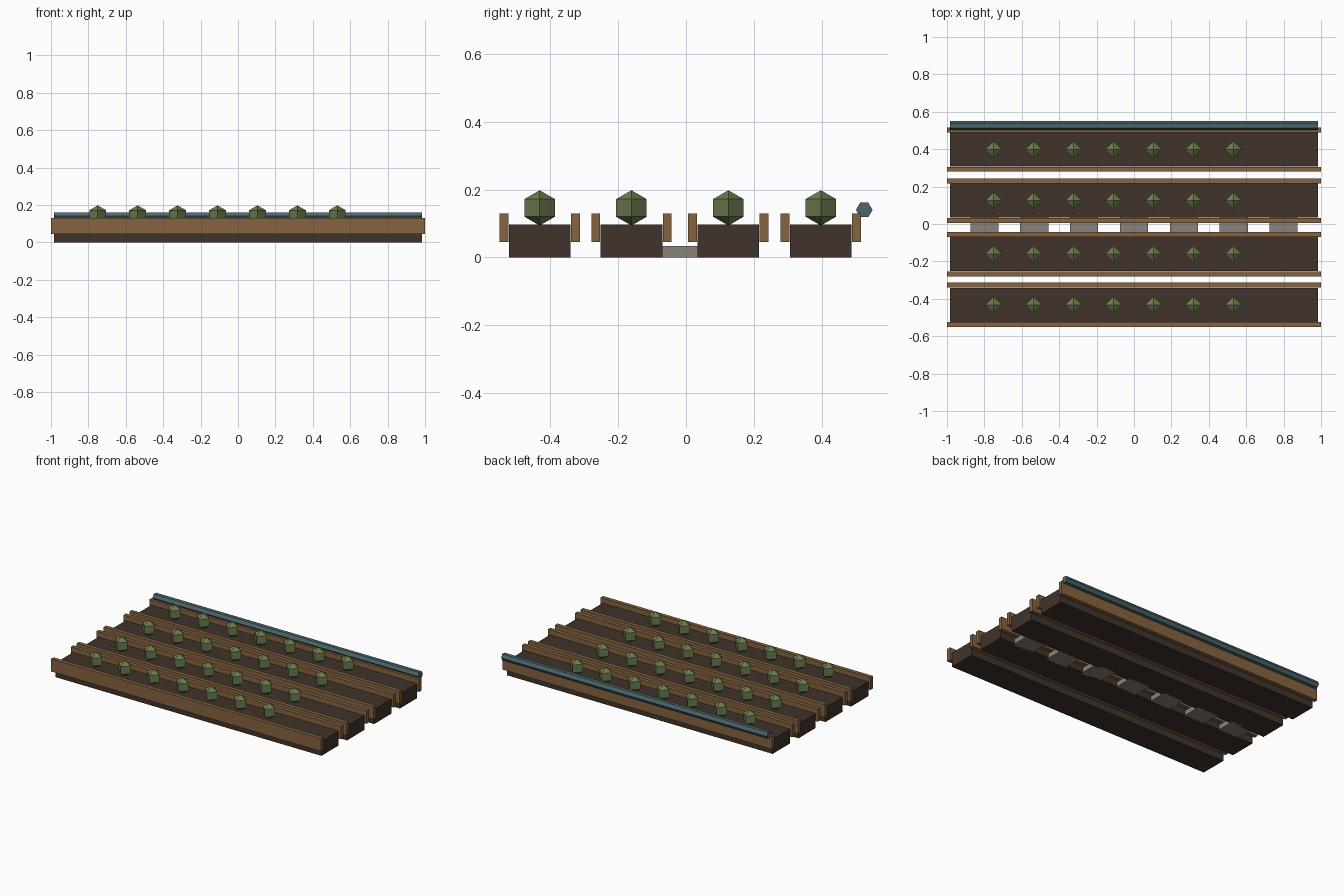
import bpy, math

if "Cube" in bpy.data.objects:
    bpy.data.objects.remove(bpy.data.objects["Cube"])


def material(name, rgb):
    m = bpy.data.materials.new(name)
    m.diffuse_color = (*rgb, 1)
    m.use_nodes = True
    m.node_tree.nodes["Principled BSDF"].inputs["Base Color"].default_value = m.diffuse_color
    return m


SOIL = material("soil", (0.051, 0.033, 0.024))
WOOD = material("wood", (0.235, 0.125, 0.053))
LEAF = material("leaf", (0.15, 0.20, 0.075))
PIPE = material("pipe", (0.069, 0.133, 0.147))
STONE = material("stone", (0.254, 0.231, 0.188))


def finish(name, mat):
    ob = bpy.context.object
    ob.name = name
    ob.data.materials.append(mat)
    return ob


def box(name, center, size, mat):
    bpy.ops.mesh.primitive_cube_add(size=1, location=center)
    ob = finish(name, mat)
    ob.scale = size
    bpy.ops.object.transform_apply(location=False, rotation=False, scale=True)
    return ob


def plant(name, center, radius):
    # octahedral bush
    bpy.ops.mesh.primitive_uv_sphere_add(segments=4, ring_count=2, radius=radius, location=center)
    return finish(name, LEAF)


# Raised beds: soil block, two side boards and a row of plants each
for r, y in enumerate((-0.432, -0.161, 0.125, 0.398), 1):
    box(f"soil_bed_{r}", (0, y, 0.0485), (1.97, 0.182, 0.097), SOIL)
    for side, s in (("front", -1), ("back", 1)):
        box(f"{side}_board_{r}", (0, y + s * 0.1055, 0.0875), (2, 0.026, 0.085), WOOD)
    for i in range(7):
        plant(f"plant_{r}_{i + 1}", (-0.75 + i * 0.2135, y, 0.146), 0.052)

# Stepping stones along the central path
for i in range(7):
    box(f"stepping_stone_{i + 1}", (-0.8 + i * 0.8 / 3, -0.0175, 0.017), (0.15, 0.14, 0.034), STONE)

# Hexagonal water pipe along the back, corners pointing to +/-y
bpy.ops.mesh.primitive_cylinder_add(vertices=6, radius=0.0245, depth=1.97,
                                    location=(0, 0.526, 0.14), rotation=(0, math.pi / 2, 0))
finish("water_pipe", PIPE)
